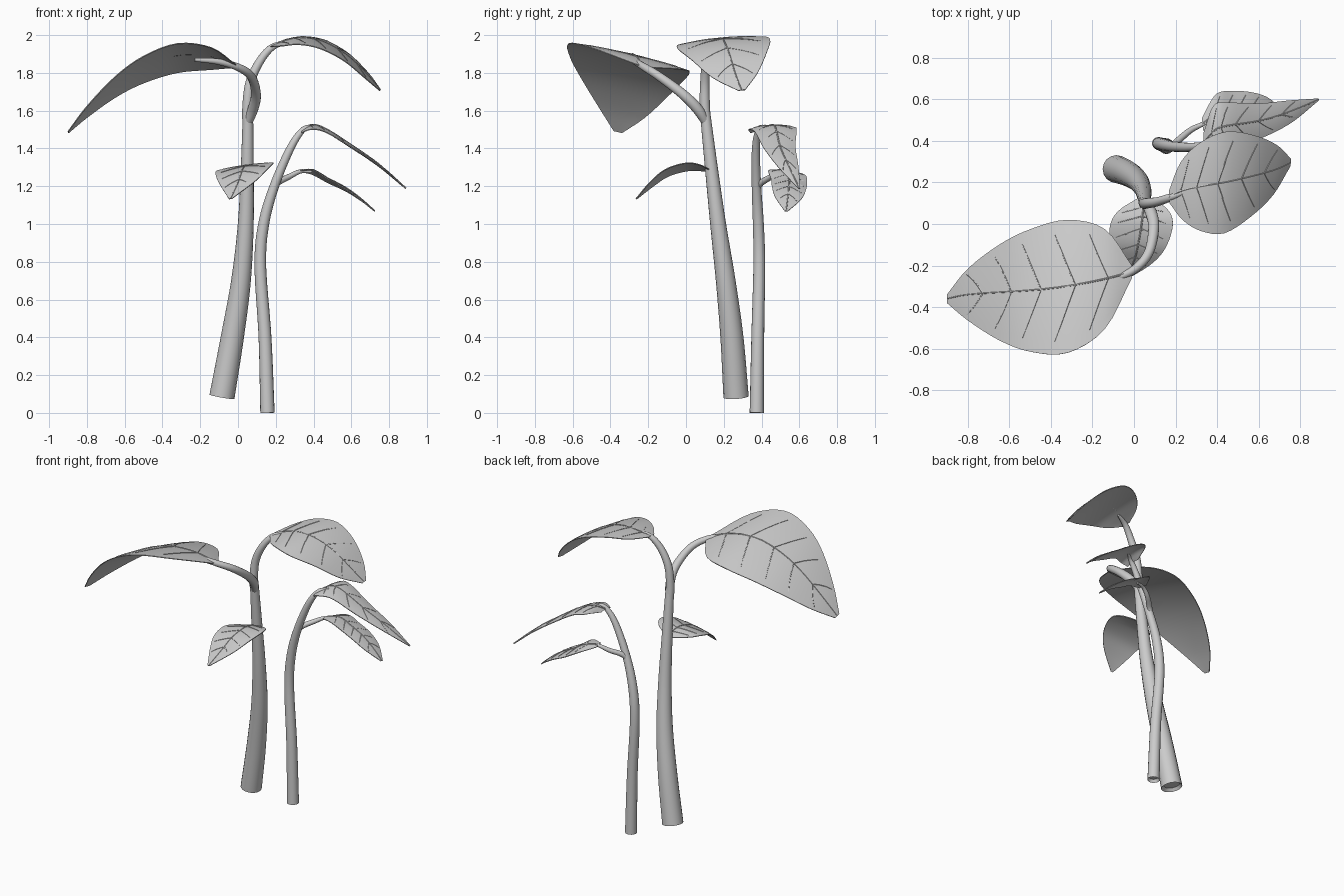
import bpy, bmesh
from mathutils import Vector
from math import cos, sin, tau


def spline(pts, u):
    """Catmull-Rom through points of any dimension, u in 0..1."""
    n = len(pts) - 1
    i = min(int(u * n), n - 1)
    t = u * n - i
    p1, p2 = Vector(pts[i]), Vector(pts[i + 1])
    p0 = Vector(pts[i - 1]) if i > 0 else 2 * p1 - p2
    p3 = Vector(pts[i + 2]) if i + 2 <= n else 2 * p2 - p1
    return 0.5 * (2 * p1 + (p2 - p0) * t + (2 * p0 - 5 * p1 + 4 * p2 - p3) * t * t
                  + (3 * p1 - p0 - 3 * p2 + p3) * t ** 3)


def add_tube(bm, pts, steps, sides):
    """Sweep a round section along points given as (x, y, z, radius); returns the start cap."""
    samples = [spline(pts, k / steps) for k in range(steps + 1)]
    rings, side = [], Vector((1, 0, 0.01))
    for k, s in enumerate(samples):
        d = (samples[min(k + 1, steps)] - samples[max(k - 1, 0)]).to_3d().normalized()
        side = (side - d * side.dot(d)).normalized()
        other = d.cross(side)
        c = s.to_3d()
        rings.append([bm.verts.new(c + s[3] * (side * cos(tau * j / sides) + other * sin(tau * j / sides)))
                      for j in range(sides)])
    for a, b in zip(rings, rings[1:]):
        for j in range(sides):
            bm.faces.new((a[j], a[(j + 1) % sides], b[(j + 1) % sides], b[j]))
    bm.faces.new(rings[-1])
    return bm.faces.new(rings[0][::-1])


def finish(bm, name):
    bmesh.ops.recalc_face_normals(bm, faces=bm.faces)
    me = bpy.data.meshes.new(name)
    bm.to_mesh(me)
    bm.free()
    ob = bpy.data.objects.new(name, me)
    bpy.context.collection.objects.link(ob)
    bpy.ops.object.select_all(action='DESELECT')
    ob.select_set(True)
    bpy.context.view_layer.objects.active = ob
    bpy.ops.object.shade_smooth_by_angle(angle=0.7)
    return ob


def stem(name, pts, steps=32, sides=16, hollow=False):
    bm = bmesh.new()
    cap = add_tube(bm, pts, steps, sides)
    if hollow:  # recessed cut end
        bm.normal_update()
        bmesh.ops.inset_region(bm, faces=[cap], thickness=pts[0][3] * 0.25, use_boundary=True)
        bmesh.ops.translate(bm, verts=cap.verts[:], vec=(0, 0, 0.02))
    return finish(bm, name)


def leaf(name, rib, side0, side1, droop=0.0, thick=0.005):
    """Leaf blade: rib points are (x, y, z, half width); the side direction blends base to tip."""
    def at(u, v):
        s = spline(rib, u)
        side = Vector(side0).lerp(Vector(side1), u)
        w = max(s[3], 0.004)
        return s.to_3d() + side * w * v - Vector((0, 0, droop * v * v * w / 0.1))

    nu, nv = 24, 10
    bm = bmesh.new()
    g = [[bm.verts.new(at(i / nu, 2 * j / nv - 1)) for j in range(nv + 1)] for i in range(nu + 1)]
    for i in range(nu):
        for j in range(nv):
            bm.faces.new((g[i][j], g[i + 1][j], g[i + 1][j + 1], g[i][j + 1]))
    bmesh.ops.recalc_face_normals(bm, faces=bm.faces)
    bmesh.ops.solidify(bm, geom=bm.faces[:], thickness=thick)
    # midrib and paired side veins
    add_tube(bm, [(*at(k / 8, 0), 0.005 - 0.0003 * k) for k in range(9)], 16, 6)
    for u in (0.15, 0.3, 0.45, 0.6, 0.75):
        for sgn in (-1, 1):
            add_tube(bm, [(*at(u + 0.09 * t, sgn * 0.8 * t), 0.0035 - 0.0015 * t)
                          for t in (0, 0.33, 0.67, 1)], 6, 5)
    return finish(bm, name)


# large plant: trunk and its two forks
stem("large_trunk", [(-0.085, 0.265, 0.085, 0.067), (-0.03, 0.243, 0.4, 0.061), (0.016, 0.21, 0.7, 0.052),
                     (0.041, 0.17, 1.0, 0.042), (0.049, 0.134, 1.3, 0.034), (0.053, 0.1, 1.6, 0.027)], hollow=True)
stem("right_fork", [(0.05, 0.11, 1.5, 0.026), (0.05, 0.1, 1.62, 0.027), (0.065, 0.1, 1.75, 0.025),
                    (0.115, 0.108, 1.86, 0.022), (0.18, 0.13, 1.935, 0.018), (0.26, 0.16, 1.962, 0.008)])
stem("left_fork", [(0.05, 0.11, 1.53, 0.022), (0.08, 0.06, 1.61, 0.028), (0.095, -0.02, 1.69, 0.026),
                   (0.07, -0.14, 1.78, 0.023), (0.0, -0.22, 1.83, 0.02), (-0.11, -0.27, 1.86, 0.016),
                   (-0.23, -0.3, 1.87, 0.01)])

# small plant: stem and its branch
stem("small_stem", [(0.156, 0.375, 0.0, 0.038), (0.143, 0.38, 0.4, 0.034), (0.118, 0.388, 0.78, 0.031),
                    (0.136, 0.383, 1.0, 0.029), (0.192, 0.373, 1.2, 0.025), (0.277, 0.37, 1.4, 0.021),
                    (0.345, 0.385, 1.5, 0.015), (0.4, 0.42, 1.52, 0.006)], hollow=True)
stem("small_branch", [(0.18, 0.373, 1.17, 0.014), (0.205, 0.395, 1.215, 0.017), (0.27, 0.45, 1.25, 0.015),
                      (0.33, 0.48, 1.278, 0.011), (0.39, 0.5, 1.275, 0.006)], 20, 12)

# leaves
leaf("large_left_leaf", [(-0.01, -0.23, 1.84, 0.03), (-0.14, -0.265, 1.89, 0.24), (-0.32, -0.3, 1.897, 0.32),
                         (-0.5, -0.32, 1.835, 0.295), (-0.65, -0.33, 1.74, 0.23), (-0.8, -0.34, 1.603, 0.125),
                         (-0.9, -0.36, 1.49, 0.022)], (0, 1, -0.24), (0, 1, -0.24), 0.005)
leaf("large_right_leaf", [(0.17, 0.13, 1.945, 0.03), (0.23, 0.16, 1.965, 0.14), (0.32, 0.18, 1.985, 0.213),
                          (0.44, 0.2, 1.97, 0.245), (0.57, 0.23, 1.9, 0.197), (0.68, 0.26, 1.797, 0.12),
                          (0.755, 0.295, 1.71, 0.018)], (-0.05, 1, 0.08), (0.1, 1, 0.12), 0.006)
leaf("trunk_leaf", [(0.045, 0.13, 1.285, 0.02), (0.045, 0.07, 1.305, 0.115), (0.037, 0.0, 1.31, 0.15),
                    (0.02, -0.1, 1.28, 0.137), (0.0, -0.18, 1.22, 0.092), (-0.04, -0.265, 1.135, 0.008)],
     (1, 0.05, 0.14), (1, -0.1, 0.14), 0.004)
leaf("small_upper_leaf", [(0.335, 0.39, 1.495, 0.05), (0.385, 0.45, 1.525, 0.12), (0.46, 0.475, 1.508, 0.11),
                          (0.6, 0.495, 1.42, 0.085), (0.75, 0.54, 1.315, 0.055), (0.89, 0.6, 1.19, 0.005)],
     (0, 1, 0.05), (-0.1, 1, 0), 0.015)
leaf("small_lower_leaf", [(0.33, 0.48, 1.285, 0.03), (0.4, 0.53, 1.285, 0.095), (0.48, 0.545, 1.24, 0.095),
                          (0.56, 0.545, 1.2, 0.09), (0.64, 0.54, 1.145, 0.068), (0.725, 0.53, 1.07, 0.008)],
     (-0.1, 1, -0.1), (0.15, 1, -0.1), 0.012)
